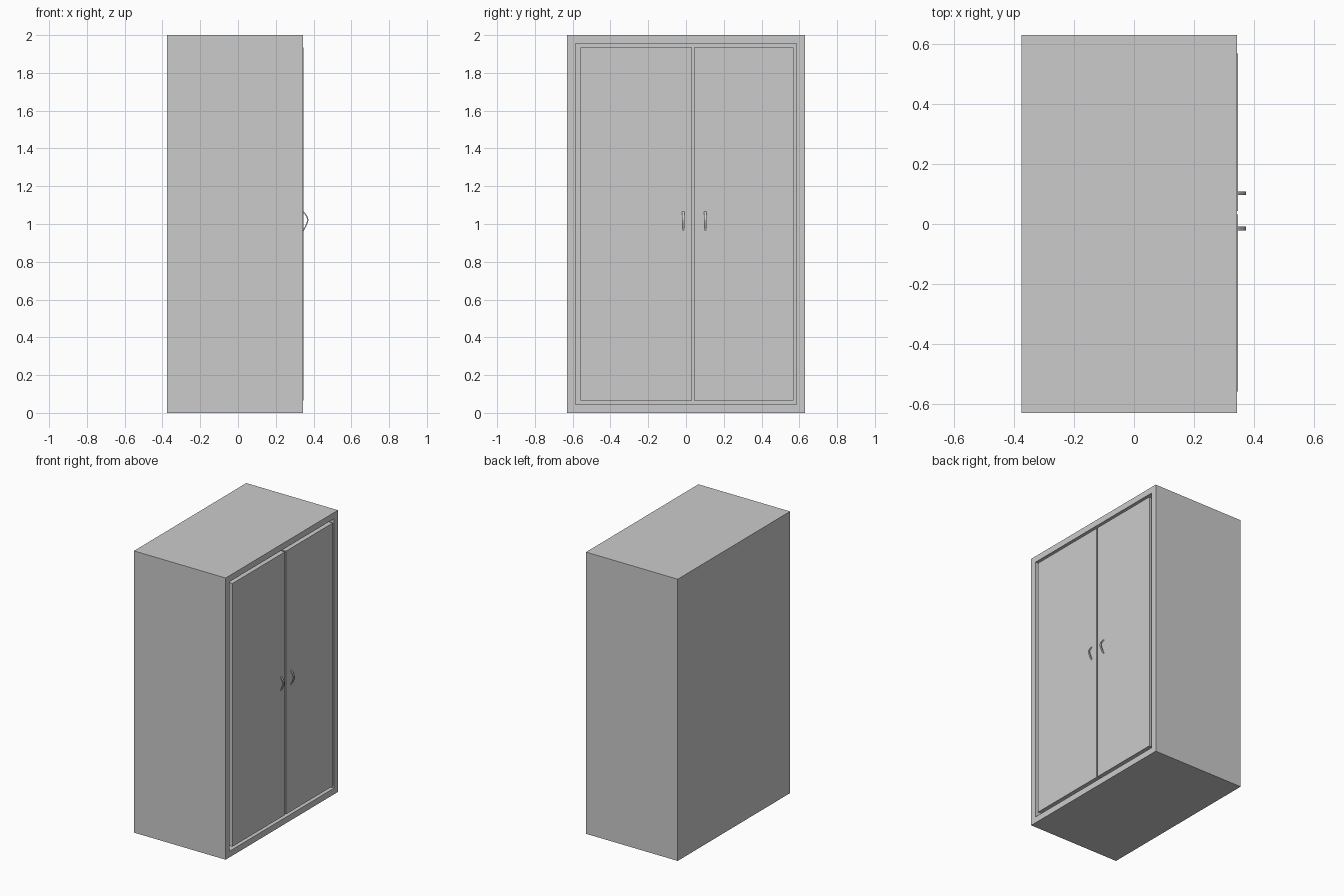
import bpy, bmesh
from mathutils import Vector

if "Cube" in bpy.data.objects:
    bpy.data.objects.remove(bpy.data.objects["Cube"])

BACK, FRONT = -0.376, 0.344      # carcass depth along x; doors face +x
HALF_W, HEIGHT, WALL = 0.63, 2.0, 0.062


def finish(name, bm):
    bmesh.ops.recalc_face_normals(bm, faces=bm.faces)
    mesh = bpy.data.meshes.new(name)
    bm.to_mesh(mesh)
    bm.free()
    obj = bpy.data.objects.new(name, mesh)
    bpy.context.collection.objects.link(obj)
    return obj


def box_bm(lo, hi):
    lo, hi = Vector(lo), Vector(hi)
    bm = bmesh.new()
    bmesh.ops.create_cube(bm, size=1)
    for v in bm.verts:
        v.co = (lo + hi) / 2 + v.co * (hi - lo)
    return bm


# Carcass: box with the front face inset and pushed in to form the cavity
bm = box_bm((BACK, -HALF_W, 0), (FRONT, HALF_W, HEIGHT))
front = max(bm.faces, key=lambda f: f.calc_center_median().x)
bmesh.ops.inset_region(bm, faces=[front], thickness=WALL)
new = bmesh.ops.extrude_face_region(bm, geom=[front])["geom"]
bmesh.ops.translate(bm, verts=[g for g in new if isinstance(g, bmesh.types.BMVert)],
                    vec=(-(FRONT - BACK - 0.04), 0, 0))
if front.is_valid:
    bm.faces.remove(front)
finish("wardrobe_carcass", bm)

# Doors: slightly proud of the frame, with gaps left of each door
for name, y0, y1 in (("left_door", -0.558, 0.032), ("right_door", 0.043, 0.568)):
    finish(name, box_bm((FRONT - 0.04, y0, 0.066), (FRONT + 0.003, y1, 1.934)))

# Handles: bent flat bars, closed side profile extruded across y
outer = [(0.343, 1.07), (0.352, 1.062), (0.364, 1.047), (0.371, 1.033),
         (0.373, 1.02), (0.370, 1.008), (0.361, 0.987), (0.343, 0.955)]
inner = [(0.343, 0.967), (0.356, 0.99), (0.364, 1.01), (0.367, 1.02),
         (0.365, 1.031), (0.358, 1.044), (0.350, 1.054), (0.343, 1.06)]
for name, y in (("left_handle", -0.015), ("right_handle", 0.102)):
    bm = bmesh.new()
    face = bm.faces.new([bm.verts.new((x, y - 0.006, z)) for x, z in outer + inner])
    new = bmesh.ops.extrude_face_region(bm, geom=[face])["geom"]
    bmesh.ops.translate(bm, verts=[g for g in new if isinstance(g, bmesh.types.BMVert)],
                        vec=(0, 0.012, 0))
    finish(name, bm)
